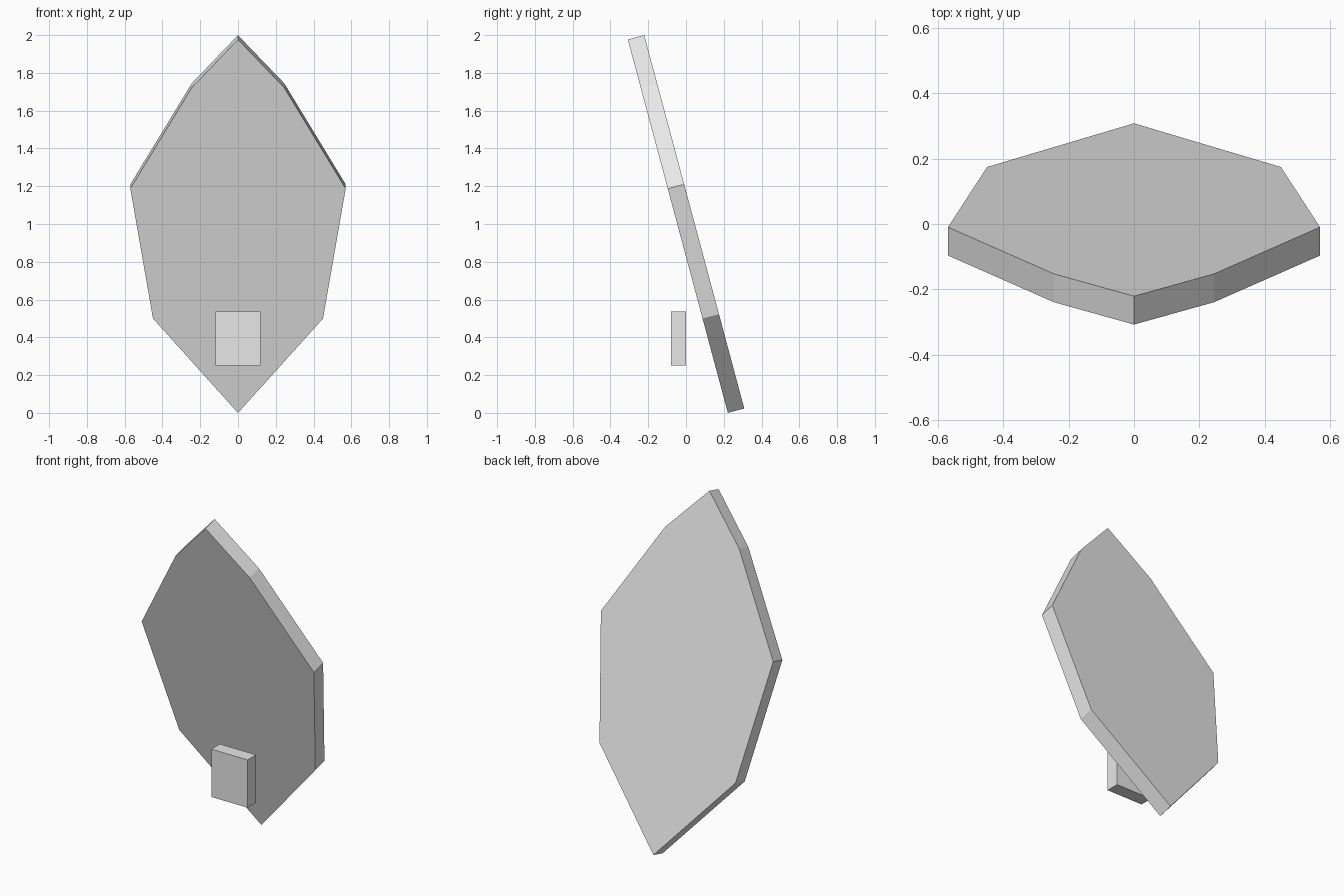
import bpy, bmesh, math
from mathutils import Matrix

cube = bpy.data.objects.get("Cube")
if cube:
    bpy.data.objects.remove(cube, do_unlink=True)

grey = bpy.data.materials.new("light_grey")
grey.use_nodes = True
colour = (0.8, 0.8, 0.8, 1)
grey.diffuse_color = colour
grey.node_tree.nodes["Principled BSDF"].inputs["Base Color"].default_value = colour


def add_object(name, bm):
    bmesh.ops.recalc_face_normals(bm, faces=bm.faces)
    mesh = bpy.data.meshes.new(name)
    bm.to_mesh(mesh)
    bm.free()
    mesh.materials.append(grey)
    obj = bpy.data.objects.new(name, mesh)
    bpy.context.collection.objects.link(obj)
    return obj


# Shield plate: half outline mirrored across x, extruded back, then tilted
LENGTH, THICKNESS, TILT = 2.046, 0.09, math.radians(15)
right_half = [(0.45, 0.517), (0.57, 1.229), (0.245, 1.782)]
outline = [(0, 0)] + right_half + [(0, LENGTH)]
outline += [(-x, u) for x, u in reversed(right_half)]

bm = bmesh.new()
front = bm.faces.new([bm.verts.new((x, 0, u)) for x, u in outline])
back = bmesh.ops.extrude_face_region(bm, geom=[front], use_keep_orig=True)
back_verts = [g for g in back["geom"] if isinstance(g, bmesh.types.BMVert)]
bmesh.ops.translate(bm, vec=(0, THICKNESS, 0), verts=back_verts)
tilt = Matrix.Translation((0, 0.2215, 0)) @ Matrix.Rotation(TILT, 4, "X")
bmesh.ops.transform(bm, matrix=tilt, verts=bm.verts)
add_object("shield_plate", bm)

# Upright grip block in front of the plate
bm = bmesh.new()
bmesh.ops.create_cube(bm, size=1)
bmesh.ops.scale(bm, vec=(0.24, 0.08, 0.286), verts=bm.verts)
bmesh.ops.translate(bm, vec=(0, -0.04, 0.394), verts=bm.verts)
add_object("grip_block", bm)
